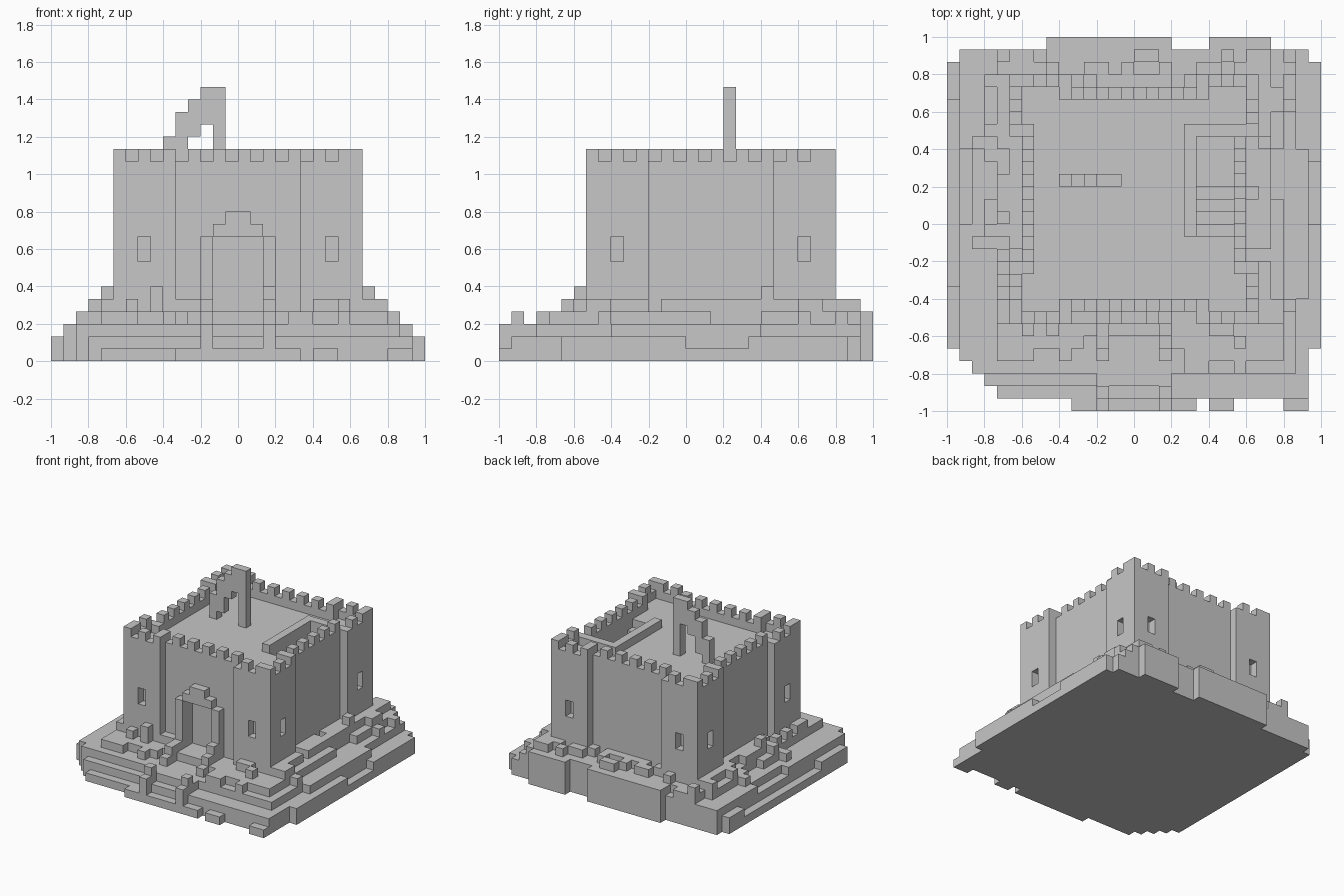
import bpy, bmesh, random
from mathutils import Vector

U = 1 / 15  # block size

cube = bpy.data.objects.get("Cube")
if cube:
    bpy.data.objects.remove(cube, do_unlink=True)

stone = bpy.data.materials.new("grey_stone")
stone.use_nodes = True
GREY = (0.57, 0.57, 0.57, 1)
stone.diffuse_color = GREY
stone.node_tree.nodes["Principled BSDF"].inputs["Base Color"].default_value = GREY


def box(x0, x1, y0, y1, z0, z1):
    """Set of block cells filling a box."""
    return {(x, y, z) for x in range(x0, x1) for y in range(y0, y1) for z in range(z0, z1)}


def build(name, cells):
    """Skin a set of block cells with their outer faces and merge flat areas."""
    bm = bmesh.new()
    corners = {}

    def corner(p):
        key = tuple(round(c) for c in p)
        if key not in corners:
            corners[key] = bm.verts.new(Vector(key) * U)
        return corners[key]

    for cell in sorted(cells):
        for axis in range(3):
            for side in (0, 1):
                step = Vector((0, 0, 0))
                step[axis] = 1
                near = Vector(cell) + step * (1 if side else -1)
                if tuple(int(c) for c in near) in cells:
                    continue
                a, b = Vector((0, 0, 0)), Vector((0, 0, 0))
                a[(axis + 1) % 3] = 1
                b[(axis + 2) % 3] = 1
                o = Vector(cell) + step * side
                ring = [o, o + a, o + a + b, o + b]
                if not side:
                    ring.reverse()
                bm.faces.new([corner(p) for p in ring])
    bmesh.ops.dissolve_limit(bm, angle_limit=0.01, verts=bm.verts, edges=bm.edges)
    mesh = bpy.data.meshes.new(name)
    bm.to_mesh(mesh)
    bm.free()
    mesh.materials.append(stone)
    obj = bpy.data.objects.new(name, mesh)
    bpy.context.collection.objects.link(obj)


# Footprint: curtain walls with four corner towers standing one block proud
FLOOR, TOP, GROUND = 15, 17, 5
plan = {(x, y) for x in range(-9, 9) for y in range(-7, 11)}
for tx in (-10, 5):
    for ty in (-8, 7):
        plan |= {(x, y) for x in range(tx, tx + 5) for y in range(ty, ty + 5)}
NEAR = [(i, j) for i in (-1, 0, 1) for j in (-1, 0, 1)]
rim = {(x, y) for x, y in plan if any((x + i, y + j) not in plan for i, j in NEAR)}

# Keep body and parapet
keep = {(x, y, z) for x, y in plan for z in range(4, FLOOR)}
keep |= {(x, y, z) for x, y in rim for z in range(FLOOR, TOP - 1)}

# Merlons: opposite walls alternate, so each gap faces a merlon across the roof
for x, y in rim:
    even_x, even_y = x % 2 == 0, y % 2 == 0
    if (y < -6 and even_x) or (y > 9 and not even_x) or (x > 7 and even_y) \
            or (x < -8 and not even_y):
        keep.add((x, y, TOP - 1))

# Window slits in all tower faces
for x in (-8, 7):
    for y in (-8, 11):
        keep -= box(x, x + 1, y, y + 1, 8, 10)
for y in (-6, 9):
    for x in (-10, 9):
        keep -= box(x, x + 1, y, y + 1, 8, 10)

# Door recess and stairwell
keep -= box(-2, 2, -7, -6, 4, 10)
keep -= box(5, 8, -1, 7, 10, FLOOR)
for i in range(4):
    keep |= box(5, 8, i - 1, i, 10, FLOOR - 1 - i)
build("keep", keep)

# Parapet around the stairwell
build("stair_parapet", box(4, 5, -1, 8, FLOOR, 16) | box(5, 8, 7, 8, FLOOR, 16))

# Gate arch
arch = box(-2, 2, -8, -7, 10, 11) | box(-1, 1, -8, -7, 11, 12)
for x in (-3, 2):
    arch |= box(x, x + 1, -8, -7, 4, 10)
build("gate_arch", arch)

# Broken arch on the roof
ruin = set()
for x, low, high in ((-2, 15, 22), (-3, 19, 22), (-4, 18, 21), (-5, 16, 20), (-6, 15, 18)):
    ruin |= box(x, x + 1, 3, 4, low, high)
build("roof_ruin", ruin)


# Rocky mound: ragged terraces, gentle at the front and sides, steep at the back
def outline(x, y):
    if y == 14:
        return -7 <= x < 3 or 6 <= x < 11
    if y == -15:
        return -5 <= x < 5 or 6 <= x < 8 or 12 <= x < 14
    if x in (-15, 14):
        return -10 <= y < 13
    if x < 0 and y < -9:
        return x + y >= -25
    return True


def ragged(seed, i, reach):
    """Slow random offset along an edge."""
    return random.Random(seed * 1000 + i // reach).random()


def side_height(d, i, seed):
    if d == 0:
        return 2 if ragged(seed + 1, i, 5) > 0.35 else 1
    if d == 1:
        return 3 if ragged(seed + 2, i, 6) > 0.3 else 2
    r = 0.7 * ragged(seed, i, 2) + 0.3 * ragged(seed + 5 + d, i, 1)
    if d == 2:
        return 4 if r > 0.75 else 3
    if d == 3:
        return 5 if r > 0.75 else 4 if r > 0.4 else 3
    return 5 if r > 0.25 else 4


def front_height(d, i):
    if d < 3:
        return (1, 2 if i > 2 else 1, 2)[d]
    r = 0.7 * ragged(50, i, 2) + 0.3 * ragged(52 + d, i, 1)
    if d == 3:
        return 4 if r > 0.8 else 3
    if d == 4:
        return 4 if r > 0.5 else 3
    if d == 5:
        return 5 if r > 0.6 else 4 if r > 0.25 else 3
    return 5 if r > 0.2 else 4


def back_height(d, i):
    if d == 0:
        return 4 if ragged(60, i, 3) > 0.3 else 3
    r = 0.5 * ragged(61, i, 3) + 0.5 * ragged(62 + d, i, 1)
    if d == 1:
        return 5 if r > 0.6 else 4 if r > 0.25 else 3
    return 5 if r > 0.35 else 4


BOULDERS = {(-7, -9), (2, -9), (10, 6), (-11, 0)}


def mound_height(x, y):
    if (x, y) in plan:
        return 4 if y == -7 and -2 <= x < 2 else GROUND
    if (x, y) in BOULDERS:
        return 6
    if -2 <= x < 2 and y < -6:          # path to the gate
        return 1 if y == -15 else 2 if y == -14 else 3 if y < -9 else 4
    if x in (-3, 2) and y < -6:         # path kerbs
        return {-15: 3, -14: 4, -13: 3, -12: 3, -11: 4}.get(y, 5)
    return min(side_height(x + 15, y, 10), side_height(14 - x, y, 20),
               front_height(y + 15, x), back_height(14 - y, x))


mound = set()
for x in range(-15, 15):
    for y in range(-15, 15):
        if outline(x, y):
            mound |= box(x, x + 1, y, y + 1, 0, mound_height(x, y))
build("rocky_mound", mound)
